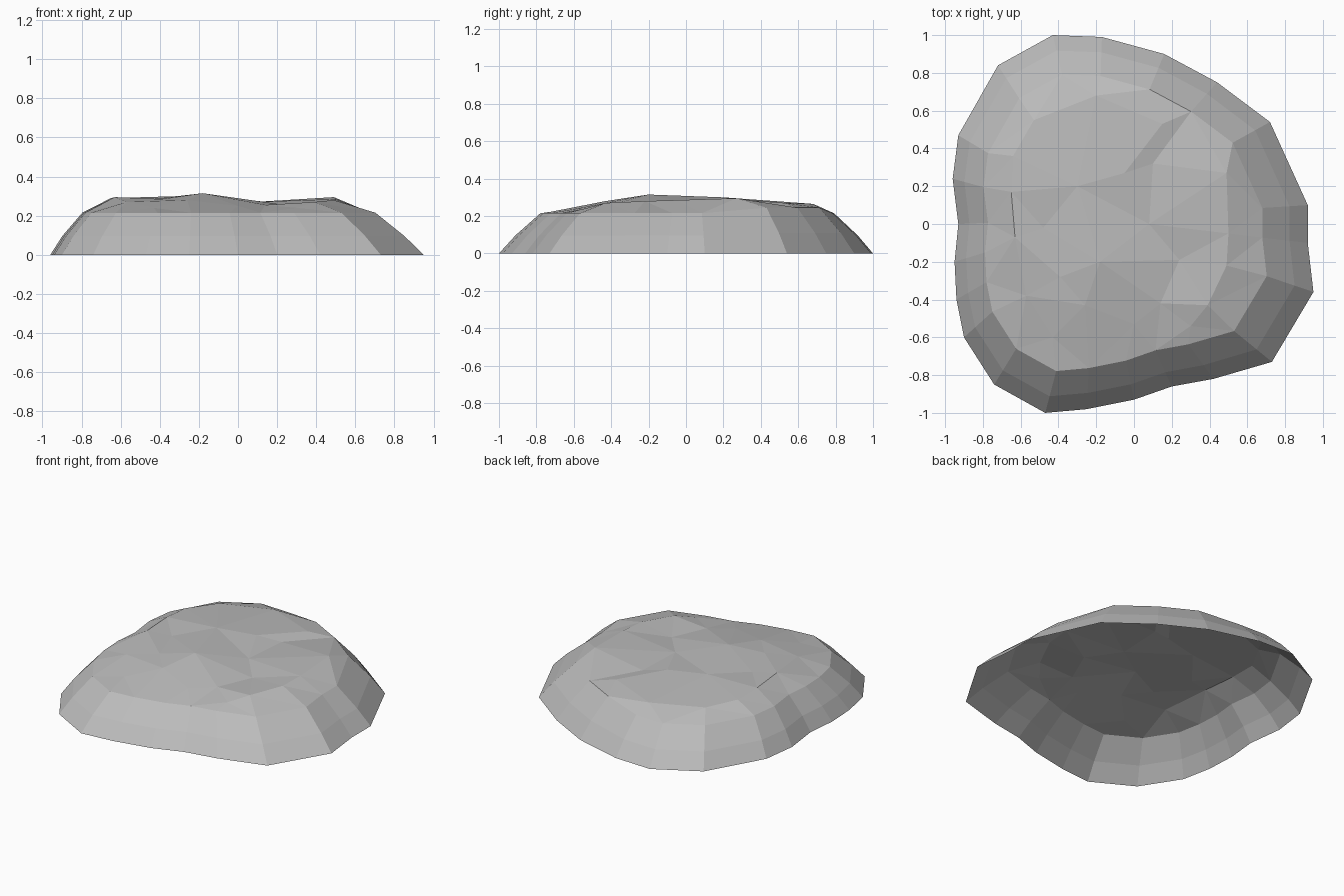
import bpy
import bmesh
from mathutils import Vector
from mathutils.geometry import delaunay_2d_cdt

default_cube = bpy.data.objects.get("Cube")
if default_cube:
    bpy.data.objects.remove(default_cube, do_unlink=True)

# Stone colour
stone = bpy.data.materials.new("stone_grey")
stone.use_nodes = True
colour = (0.5, 0.5, 0.5, 1.0)
stone.diffuse_color = colour
for node in stone.node_tree.nodes:
    if node.type == "BSDF_PRINCIPLED":
        node.inputs["Base Color"].default_value = colour

# Ground outline, counter-clockwise, in hundredths
outline = [
    (92, 10), (72, 54), (44, 75), (16, 90), (-17, 99), (-43, 100),
    (-72, 84), (-93, 47), (-96, 24), (-93, 0), (-95, -20), (-94, -40),
    (-90, -60), (-74, -85), (-47, -100), (-25, -98), (0, -93), (20, -86),
    (42, -82), (73, -73), (95, -36), (92, -10),
]

# Bumps and hollows on the top, in hundredths
bumps = [
    (-18, -20, 31.5), (-30, 20, 30), (-5, 27, 29), (-53, 55, 27),
    (-64, 36, 28), (-65, 17, 29), (-63, -7, 29.5), (-48, -2, 28),
    (-39, -28, 28.5), (-57, -38, 27), (-26, -43, 28), (0, -53, 25),
    (30, -54, 24), (14, -42, 25.5), (24, -19, 25.5), (8, 0, 27),
    (10, 32, 26.5), (49, 27, 29.5), (61, 25, 25), (49, -22, 28),
    (39, -43, 27), (50, -5, 28.5), (15, 53, 27), (-20, 68, 26.5),
    (-43, -60, 24),
]

centre = Vector((-0.2, 0.03, 0))
SHRINK = 0.785


def ground_point(point):
    return Vector((point[0], point[1], 0)) / 100


def rim_point(base):
    """Pull a ground point inward and lift it to the shoulder."""
    point = centre + (base - centre) * SHRINK
    point.z = 0.245 if base.x > 0 and base.y > 0.4 else 0.215
    return point


def wall_point(base, rim):
    """Midway up the wall, pushed out a little."""
    middle = base.lerp(rim, 0.45)
    outward = (base - centre).normalized()
    return middle + outward * 0.012


base_ring = [ground_point(p) for p in outline]
rim_ring = [rim_point(p) for p in base_ring]
wall_ring = [wall_point(b, r) for b, r in zip(base_ring, rim_ring)]

# Sloping walls, open underneath
bm = bmesh.new()
rings = [[bm.verts.new(p) for p in ring] for ring in (base_ring, wall_ring, rim_ring)]
count = len(outline)
for lower, upper in zip(rings, rings[1:]):
    for i in range(count):
        j = (i + 1) % count
        bm.faces.new((lower[i], lower[j], upper[j], upper[i]))

# Faceted top joining the rim to the bumps
top_verts = rings[-1] + [bm.verts.new(Vector(p) / 100) for p in bumps]
flat_points = [v.co.to_2d() for v in top_verts]
result = delaunay_2d_cdt(flat_points, [], [list(range(count))], 1, 0.00001)
sources = result[3]
for triangle in result[2]:
    corners = [top_verts[sources[i][0]] for i in triangle]
    bm.faces.new(corners)

bm.normal_update()
for face in bm.faces:
    face.smooth = False
    if face.normal.z < 0:
        face.normal_flip()

mesh = bpy.data.meshes.new("rock")
bm.to_mesh(mesh)
bm.free()
mesh.materials.append(stone)
rock = bpy.data.objects.new("rock", mesh)
bpy.context.collection.objects.link(rock)
